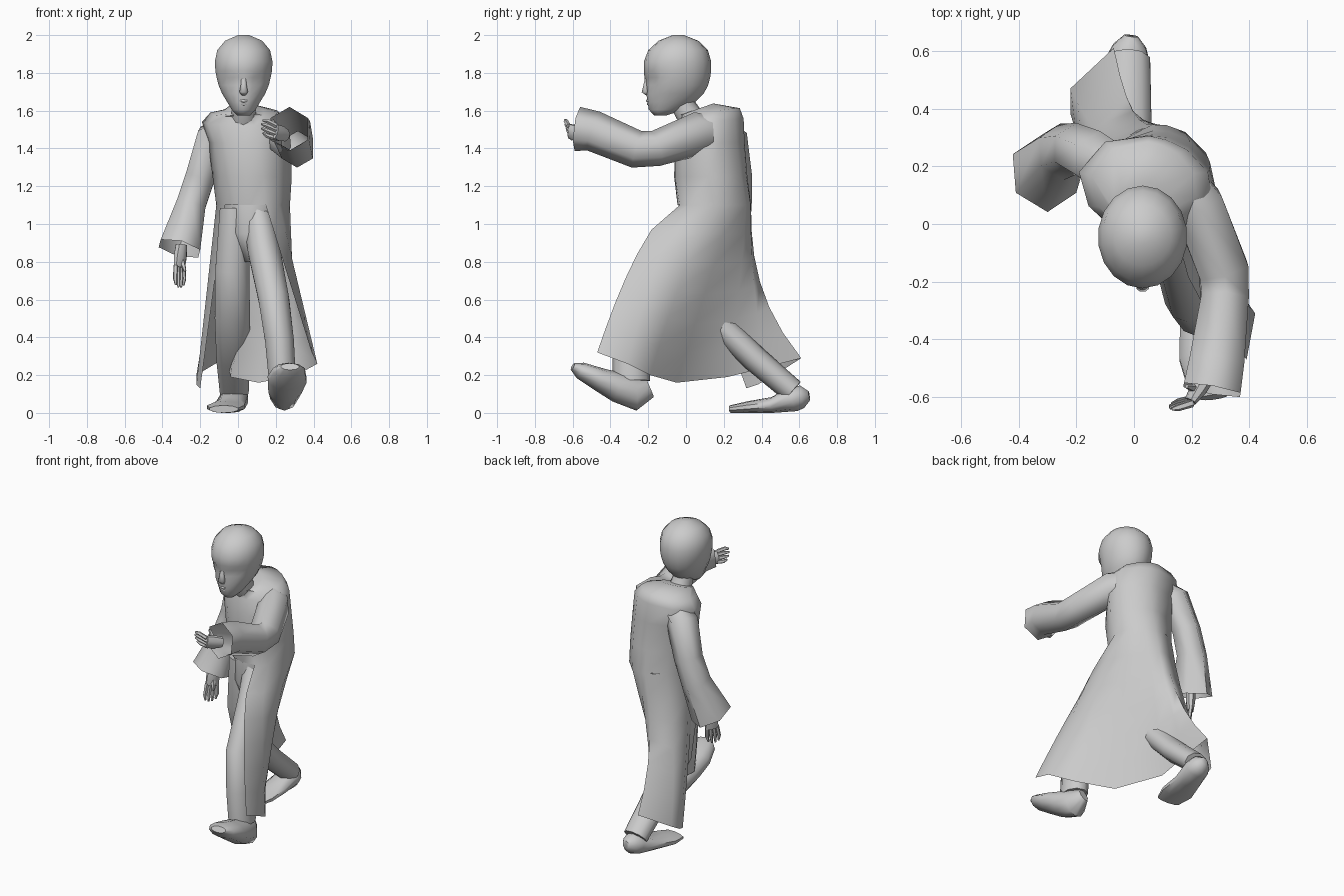
import bpy, bmesh, math
from mathutils import Vector

cube = bpy.data.objects.get("Cube")
if cube:
    bpy.data.objects.remove(cube, do_unlink=True)

grey = bpy.data.materials.new("plain_grey")
grey.use_nodes = True
GREY = (0.6, 0.6, 0.6, 1)
grey.diffuse_color = GREY
for node in grey.node_tree.nodes:
    if node.type == 'BSDF_PRINCIPLED':
        node.inputs["Base Color"].default_value = GREY


def loft(name, rings, caps=(True, True), angle=50, gap=(0, 0)):
    """Skin a list of rings; gap leaves the first rows open from a column on."""
    bm = bmesh.new()
    rows = [[bm.verts.new(p) for p in ring] for ring in rings]
    n = len(rows[0])
    for r, (a, b) in enumerate(zip(rows, rows[1:])):
        for i in range(gap[1] if r < gap[0] else n):
            j = (i + 1) % n
            bm.faces.new((a[i], a[j], b[j], b[i]))
    if caps[0]:
        bm.faces.new(rows[0][::-1])
    if caps[1]:
        bm.faces.new(rows[-1])
    loose = [v for v in bm.verts if not v.link_faces]
    bmesh.ops.delete(bm, geom=loose, context='VERTS')
    bmesh.ops.recalc_face_normals(bm, faces=bm.faces)
    mesh = bpy.data.meshes.new(name)
    bm.to_mesh(mesh)
    bm.free()
    mesh.materials.append(grey)
    obj = bpy.data.objects.new(name, mesh)
    bpy.context.collection.objects.link(obj)
    bpy.ops.object.select_all(action='DESELECT')
    obj.select_set(True)
    bpy.context.view_layer.objects.active = obj
    bpy.ops.object.shade_smooth_by_angle(angle=math.radians(angle))
    return obj


def oval(cx, cy, z, rx, ry, yaw=0, tilt=0, angles=range(-90, 270, 20)):
    """Horizontal oval ring, optionally turned and sloped upward to the back."""
    ring = []
    c, s = math.cos(math.radians(yaw)), math.sin(math.radians(yaw))
    for deg in angles:
        a = math.radians(deg)
        u, v = rx * math.cos(a), ry * math.sin(a)
        ring.append(Vector((cx + u * c - v * s, cy + u * s + v * c, z + tilt * v)))
    return ring


def tube(name, sections, hint, n=8, caps=(True, True), angle=50):
    """Limb along a path; each section is point, side radius, other radius."""
    pts = [Vector(s[0]) for s in sections]
    rings = []
    for i, (_, ra, rb) in enumerate(sections):
        t = (pts[min(i + 1, len(pts) - 1)] - pts[max(i - 1, 0)]).normalized()
        side = t.cross(Vector(hint)).normalized()
        other = side.cross(t)
        angles = [math.tau * (k + 0.5) / n for k in range(n)]
        rings.append([pts[i] + side * ra * math.cos(a) + other * rb * math.sin(a)
                      for a in angles])
    return loft(name, rings, caps, angle=angle)


FRONT, UP = (0, 1, 0), (0, 0, 1)

# Robe: torso rings share their columns with the skirt, which is open in front
hem = [
    (-70, (.39, -.47, .32), .6), (-45, (.42, -.31, .26), .65),
    (0, (.31, -.19, .2), .8), (30, (.11, -.05, .16), 1),
    (60, (-.04, .22, .19), 1.3), (80, (-.05, .42, .24), 2),
    (95, (-.07, .61, .29), 2.5), (135, (-.22, .47, .2), 2),
    (180, (-.22, .38, .15), 1.5), (220, (-.2, .32, .13), 1.2),
]
columns = [h[0] for h in hem] + [242, 266]
torso = [oval(*row, angles=columns) for row in (
    (.08, .15, 1.1, .195, .195),
    (.075, .13, 1.25, .21, .195, -4),
    (.06, .125, 1.43, .22, .185, -8),
    (.04, .135, 1.54, .235, .17, -11, .1),
    (.035, .13, 1.59, .185, .155, -11, .15),
    (.03, .05, 1.605, .1, .095, 0, .35))]
STEPS = 6
skirt = []
for k in range(STEPS, 0, -1):
    t = k / STEPS
    row = [w.copy() for w in torso[0]]
    for p, (_, corner, sweep) in zip(row, hem):
        end = Vector(corner)
        p.x += (end.x - p.x) * t
        p.y += (end.y - p.y) * t ** sweep
        p.z += (end.z - p.z) * t
    skirt.append(row)
loft("robe", skirt + torso, (False, True), angle=60, gap=(STEPS, len(hem) - 1))

# Sleeves, open at the cuffs
tube("right_sleeve", [
    ((-.04, .18, 1.52), .07, .08), ((-.13, .225, 1.46), .1, .1),
    ((-.2, .26, 1.25), .09, .09), ((-.25, .25, 1.1), .09, .1),
    ((-.31, .175, .87), .125, .14)], FRONT, n=6, caps=(True, False), angle=65)
tube("left_sleeve", [
    ((.15, .17, 1.5), .08, .08), ((.22, .07, 1.48), .1, .115),
    ((.31, -.16, 1.4), .1, .095), ((.315, -.26, 1.395), .095, .1),
    ((.285, -.49, 1.492), .11, .108), ((.27, -.575, 1.503), .115, .118)],
    UP, n=6, caps=(True, False), angle=65)

# Trousers
loft("trouser_hips", [oval(.07, .06, .8, .04, .07), oval(.07, .1, .95, .125, .15),
                      oval(.08, .15, 1.11, .18, .19)], angle=80)
tube("left_leg", [
    ((.1, .1, 1.08), .08, .12), ((.14, -.03, .85), .09, .12),
    ((.19, -.25, .6), .085, .1), ((.22, -.29, .38), .08, .1),
    ((.235, -.29, .17), .075, .1)], FRONT, n=10)
tube("right_leg", [
    ((-.02, .1, 1.08), .08, .12), ((-.03, .09, .75), .095, .1),
    ((-.03, .14, .51), .098, .075), ((-.027, .36, .29), .092, .07),
    ((-.02, .565, .115), .08, .065)], FRONT, n=10)

# Shoes
tube("left_shoe", [
    ((.24, -.19, .13), .03, .05), ((.245, -.26, .1), .078, .088),
    ((.25, -.36, .135), .095, .08), ((.26, -.46, .178), .108, .062),
    ((.27, -.56, .225), .088, .045), ((.275, -.6, .245), .05, .02)], UP, n=10)
tube("right_shoe", [
    ((-.01, .652, .09), .025, .025), ((-.015, .615, .085), .06, .06),
    ((-.02, .57, .075), .078, .068), ((-.04, .46, .042), .085, .042),
    ((-.065, .33, .03), .105, .032), ((-.075, .235, .02), .08, .02)], UP, n=10)


# Hands with four fingers and a thumb
def hand(side, wrist, knuckle, spread, reach, thumb):
    w, k, s, r = (Vector(v) for v in (wrist, knuckle, spread, reach))
    hint = s.cross(k - w)
    mid = w.lerp(k, .5)
    tube(side + "_palm", [(w, .034, .03), (mid, .044, .03), (k, .042, .02)], hint, 8)
    for i in range(4):
        base = k + s * (i - 1.5)
        bend = base + r * .55 + s * (i - 1.5) * .2
        tip = base + r * (1 - .1 * abs(i - 1.5))
        tube(f"{side}_finger_{i + 1}", [(base - r * .1, .013, .013),
             (bend, .012, .012), (tip, .006, .006)], hint, 5)
    tube(side + "_thumb", [(mid, .016, .016), (mid + Vector(thumb) * .6, .013, .013),
         (mid + Vector(thumb), .007, .007)], hint, 5)


hand("right", (-.3, .18, .89), (-.31, .165, .77), (.013, .017, 0),
     (.002, -.02, -.11), (.025, -.035, -.08))
hand("left", (.25, -.53, 1.47), (.195, -.615, 1.49), (0, -.006, .022),
     (-.075, -.02, .03), (-.04, .01, .07))

# Neck and head
tube("neck", [((.03, .04, 1.54), .075, .07), ((.03, -.01, 1.62), .065, .065),
              ((.03, -.03, 1.72), .065, .07)], FRONT, n=10)
profile = [
    (1.575, -.135, .035, .033), (1.605, -.105, .064, .092), (1.645, -.077, .088, .126),
    (1.69, -.058, .116, .152), (1.735, -.05, .135, .167), (1.775, -.046, .145, .174),
    (1.81, -.045, .152, .178), (1.86, -.045, .155, .178), (1.92, -.042, .142, .158),
    (1.97, -.04, .1, .105), (2.0, -.04, .03, .03)]
head = loft("head", [oval(.03, cy, z, rx, ry) for z, cy, rx, ry in profile], angle=80)
# Press in the eye sockets
for v in head.data.vertices:
    if v.co.y < -.12 and abs(v.co.z - 1.765) < .035 and .03 < abs(v.co.x - .03) < .1:
        v.co.y += .016

# Nose and lips
tube("nose", [((.03, -.205, 1.785), .012, .01), ((.03, -.213, 1.74), .016, .012),
              ((.03, -.217, 1.7), .024, .019), ((.03, -.205, 1.685), .014, .008)],
     FRONT, n=8, angle=80)
for label, z, depth in (("upper_lip", 1.652, -.202), ("lower_lip", 1.635, -.197)):
    tube(label, [((.03 + u * .034, depth + .015 * abs(u), z), .01 - .006 * abs(u),
                  .009 - .006 * abs(u)) for u in (-1, -.5, 0, .5, 1)],
         UP, n=6, angle=80)
